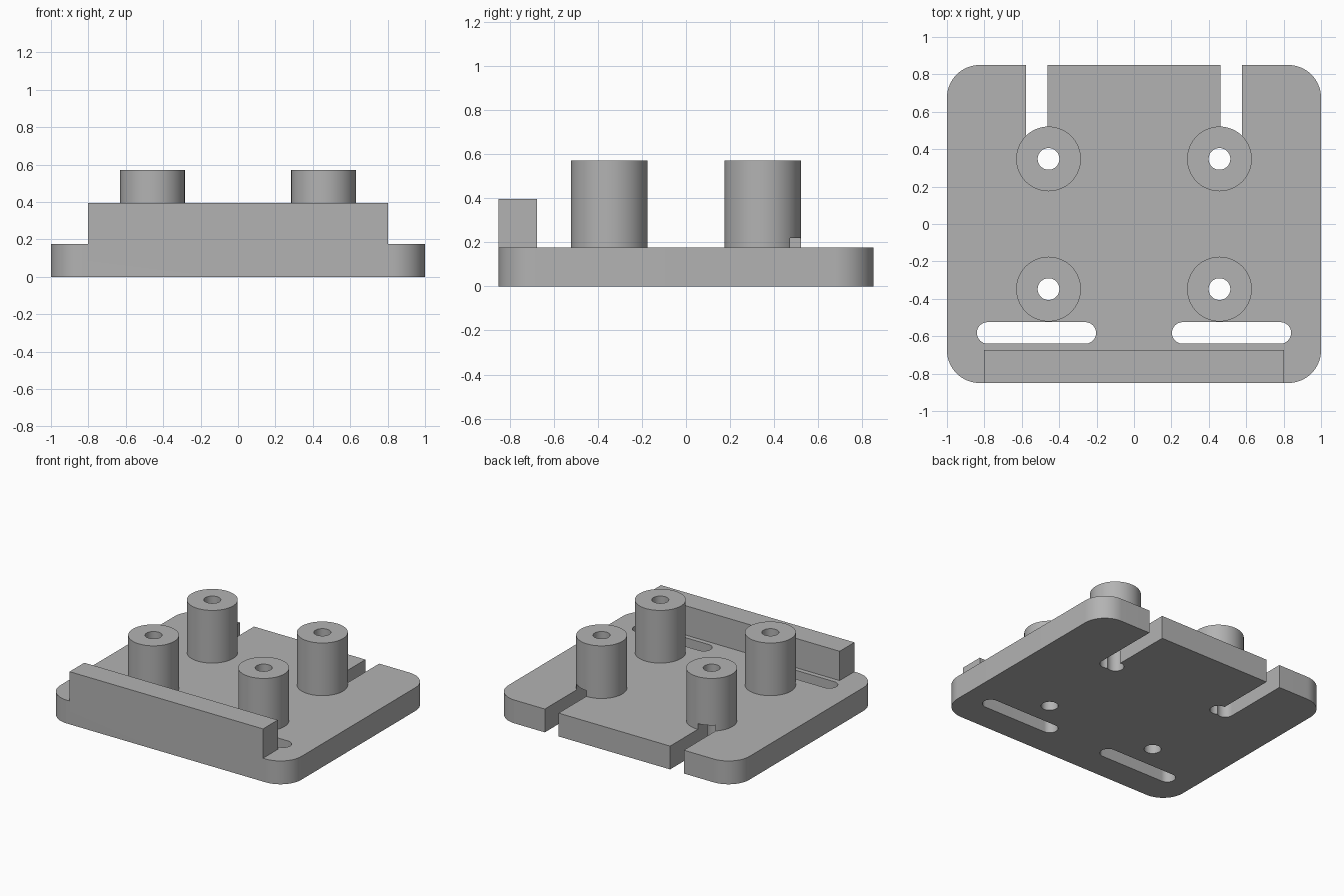
import bpy, bmesh
from math import pi, cos, sin, radians

cube = bpy.data.objects.get("Cube")
if cube:
    bpy.data.objects.remove(cube, do_unlink=True)

PLATE_TOP = 0.175
POST_X, POST_Y, POST_R = 0.457, 0.348, 0.173
HOLE_R = 0.058

grey = bpy.data.materials.new("plain grey")
grey.use_nodes = True
grey.diffuse_color = (0.45, 0.45, 0.45, 1)
grey.node_tree.nodes["Principled BSDF"].inputs["Base Color"].default_value = grey.diffuse_color


def rounded_outline(x0, x1, y0, y1, r, steps=16):
    """Rectangle outline with round corners, anticlockwise."""
    corners = [(x1 - r, y1 - r), (x0 + r, y1 - r), (x0 + r, y0 + r), (x1 - r, y0 + r)]
    return [(cx + r * cos((i + k / steps) * pi / 2), cy + r * sin((i + k / steps) * pi / 2))
            for i, (cx, cy) in enumerate(corners) for k in range(steps + 1)]


def prism(name, outline, z0, z1):
    """Solid with the given outline between two heights."""
    bm = bmesh.new()
    bottom = bm.faces.new([bm.verts.new((x, y, z0)) for x, y in outline])
    bmesh.ops.remove_doubles(bm, verts=bm.verts, dist=1e-5)
    top = bmesh.ops.extrude_face_region(bm, geom=bm.faces[:], use_keep_orig=True)["geom"]
    bmesh.ops.translate(bm, vec=(0, 0, z1 - z0),
                        verts=[g for g in top if isinstance(g, bmesh.types.BMVert)])
    bmesh.ops.recalc_face_normals(bm, faces=bm.faces)
    mesh = bpy.data.meshes.new(name)
    bm.to_mesh(mesh)
    bm.free()
    mesh.materials.append(grey)
    obj = bpy.data.objects.new(name, mesh)
    bpy.context.collection.objects.link(obj)
    return obj


def cylinder(name, x, y, r, z0, z1, sides=64):
    ring = [(x + r * cos(2 * pi * i / sides), y + r * sin(2 * pi * i / sides)) for i in range(sides)]
    return prism(name, ring, z0, z1)


def combine(target, tool, operation):
    """Apply a boolean and discard the tool."""
    tool.hide_render = True
    mod = target.modifiers.new(operation.lower(), "BOOLEAN")
    mod.operation, mod.object, mod.solver = operation, tool, "EXACT"
    bpy.context.view_layer.objects.active = target
    bpy.ops.object.modifier_apply(modifier=mod.name)
    bpy.data.objects.remove(tool, do_unlink=True)


# Base plate with rounded corners
bracket = prism("mounting_plate", rounded_outline(-1, 1, -0.85, 0.85, 0.175), 0, PLATE_TOP)

# Raised wall along the front edge
wall = [(-0.803, -0.85), (0.803, -0.85), (0.803, -0.675), (-0.803, -0.675)]
combine(bracket, prism("front_wall", wall, 0.1, 0.395), "UNION")

# Four standoff posts with through holes
posts = [(sx * POST_X, sy * POST_Y) for sx in (-1, 1) for sy in (-1, 1)]
for x, y in posts:
    combine(bracket, cylinder("post", x, y, POST_R, 0.1, 0.57), "UNION")
for x, y in posts:
    combine(bracket, cylinder("post_hole", x, y, HOLE_R, -0.1, 0.7), "DIFFERENCE")

for side in (-1, 1):
    # Long adjustment slot behind the wall
    a, b = sorted((side * 0.203, side * 0.84))
    slot = rounded_outline(a, b, -0.64, -0.525, 0.0574)
    combine(bracket, prism("front_slot", slot, -0.1, 0.3), "DIFFERENCE")
    # Open slot from the back edge, running under the rear post
    a, b = sorted((side * 0.463, side * 0.577))
    slot = rounded_outline(a, b, 0.29, 1.1, 0.0569)
    combine(bracket, prism("back_slot", slot, -0.1, 0.218), "DIFFERENCE")

# Smooth the round sides and keep the edges crisp
bpy.ops.object.select_all(action="DESELECT")
bracket.select_set(True)
bpy.context.view_layer.objects.active = bracket
bpy.ops.object.shade_smooth_by_angle(angle=radians(30))
